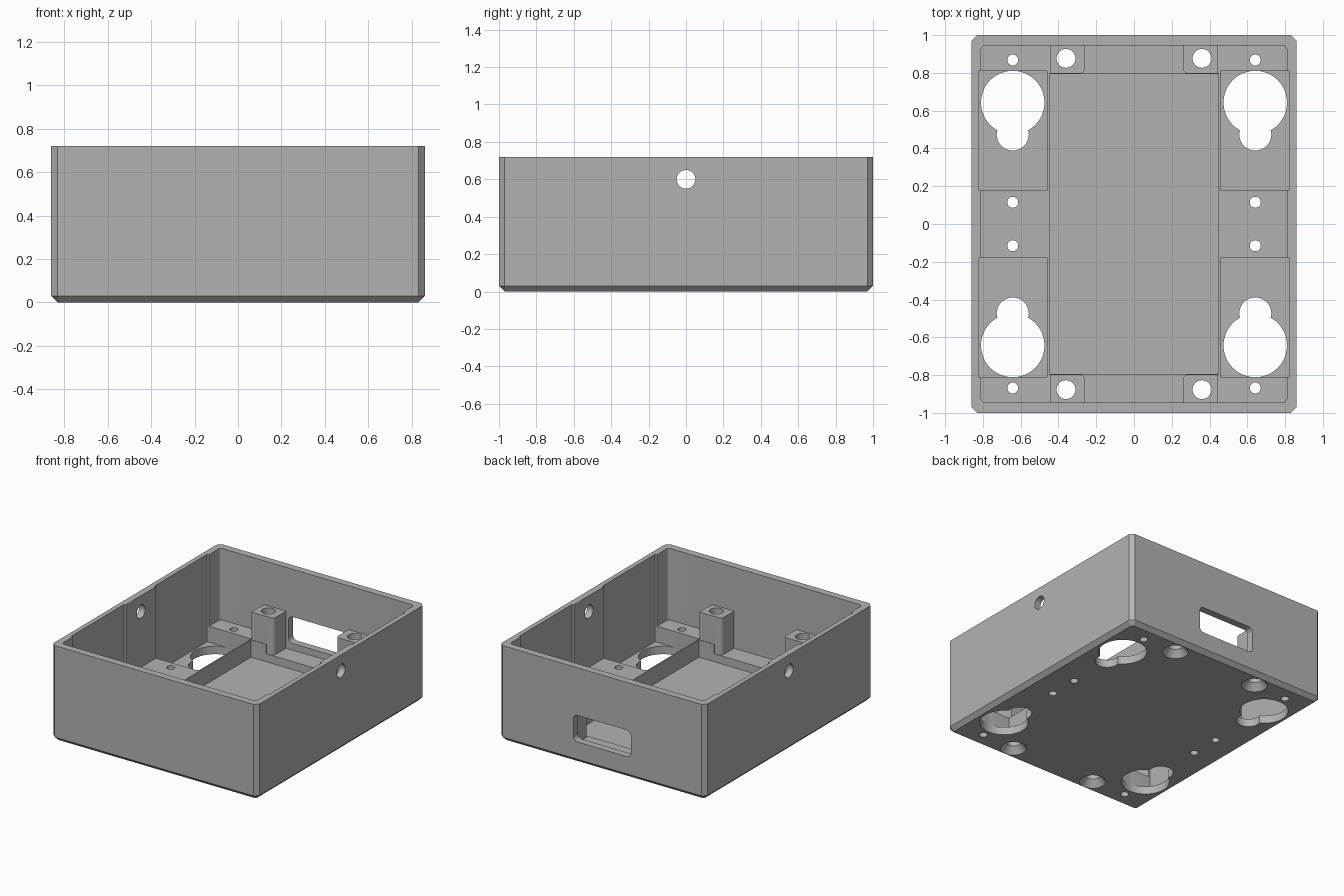
import bpy, bmesh
from math import cos, sin, pi, radians
from mathutils import Matrix, Vector

if "Cube" in bpy.data.objects:
    bpy.data.objects.remove(bpy.data.objects["Cube"], do_unlink=True)

HALF_X, HALF_Y, HEIGHT = 0.86, 1.0, 0.72
FLOOR, SHELF, STRIP, POST_TOP = 0.05, 0.18, 0.11, 0.39
ABOVE = 1.0

grey = bpy.data.materials.new("matte grey")
grey.use_nodes = True
colour = (0.45, 0.45, 0.45, 1)
grey.diffuse_color = colour
grey.node_tree.nodes["Principled BSDF"].inputs["Base Color"].default_value = colour


def rect(x0, x1, y0, y1, r=0.0, steps=6):
    """Rectangle outline; r rounds the corners, steps=1 chamfers them."""
    x0, x1 = sorted((x0, x1))
    y0, y1 = sorted((y0, y1))
    if not r:
        return [(x0, y0), (x1, y0), (x1, y1), (x0, y1)]
    centres = [(x1 - r, y1 - r), (x0 + r, y1 - r), (x0 + r, y0 + r), (x1 - r, y0 + r)]
    return [(cx + r * cos((q + i / steps) * pi / 2), cy + r * sin((q + i / steps) * pi / 2))
            for q, (cx, cy) in enumerate(centres) for i in range(steps + 1)]


def circle(x, y, r, n=40):
    return [(x + r * cos(2 * pi * i / n), y + r * sin(2 * pi * i / n)) for i in range(n)]


def loft(name, sections, matrix=Matrix()):
    """Solid through matching outlines, each given with its height."""
    bm = bmesh.new()
    rings = [[bm.verts.new(matrix @ Vector((x, y, z))) for x, y in outline]
             for outline, z in sections]
    for a, b in zip(rings, rings[1:]):
        for i in range(len(a)):
            j = (i + 1) % len(a)
            bm.faces.new((a[i], a[j], b[j], b[i]))
    bm.faces.new(rings[0][::-1])
    bm.faces.new(rings[-1])
    bmesh.ops.recalc_face_normals(bm, faces=bm.faces)
    mesh = bpy.data.meshes.new(name)
    bm.to_mesh(mesh)
    bm.free()
    mesh.materials.append(grey)
    obj = bpy.data.objects.new(name, mesh)
    bpy.context.collection.objects.link(obj)
    return obj


def prism(outline, z0, z1, matrix=Matrix()):
    return loft("tool", [(outline, z0), (outline, z1)], matrix)


# Outer block with chamfered upright and bottom edges
c = 0.03
side = rect(-HALF_X, HALF_X, -HALF_Y, HALF_Y, c, 1)
base = rect(c - HALF_X, HALF_X - c, c - HALF_Y, HALF_Y - c, c * 0.41, 1)
body = loft("enclosure", [(base, 0), (side, c), (side, HEIGHT)])
bpy.context.view_layer.objects.active = body
body.select_set(True)


def combine(tool, operation="DIFFERENCE"):
    mod = body.modifiers.new("combine", 'BOOLEAN')
    mod.operation = operation
    mod.solver = 'EXACT'
    mod.object = tool
    bpy.ops.object.modifier_apply(modifier=mod.name)
    mesh = tool.data
    bpy.data.objects.remove(tool, do_unlink=True)
    bpy.data.meshes.remove(mesh)


# Main cavity above the shelves, then the deeper middle bay
combine(prism(rect(-0.81, 0.81, -0.945, 0.945, 0.025), SHELF, ABOVE))
combine(prism(rect(-0.447, 0.447, -0.793, 0.793), FLOOR, ABOVE))

signs = (-1, 1)
# Low strips between the screw posts
for sy in signs:
    combine(prism(rect(-0.32, 0.32, sy * 0.78, sy * 0.945), STRIP, ABOVE))

for sx in signs:
    for sy in signs:
        # Screw post, sunk into the wall and floor, with one rounded corner
        outline = []
        for x, y in rect(0.26, 0.446, 0.797, 0.97):
            if x < 0.3 and y < 0.9:
                r = 0.025
                outline += [(x + r - r * cos(t * pi / 10), y + r - r * sin(t * pi / 10))
                            for t in range(6)]
            else:
                outline.append((x, y))
        combine(prism([(sx * x, sy * y) for x, y in outline], 0.03, POST_TOP), "UNION")
        # Keyhole pocket, biting slightly into the side wall
        combine(prism(rect(sx * 0.457, sx * 0.824, sy * 0.18, sy * 0.81), 0.06, ABOVE))
        # Keyhole opening
        combine(prism(circle(sx * 0.642, sy * 0.643, 0.168, 64), -0.1, 0.3))
        combine(prism(circle(sx * 0.642, sy * 0.474, 0.085), -0.1, 0.3))
        # Countersunk bore through the post
        px, py = sx * 0.36, sy * 0.877
        wide, bore = circle(px, py, 0.1), circle(px, py, 0.05)
        combine(loft("tool", [(wide, -0.01), (bore, 0.05), (bore, 0.5)]))
        # Small holes through the shelves
        for y in (0.115, 0.868):
            combine(prism(circle(sx * 0.642, sy * y, 0.029, 24), -0.1, 0.4))

# Round hole through both side walls
combine(prism(circle(0, 0, 0.05), -1.2, 1.2,
              Matrix.Translation((0, 0, 0.6)) @ Matrix.Rotation(pi / 2, 4, 'Y')))

# Cable slot in the back wall
combine(prism(rect(-0.24, 0.24, 0.16, 0.36, 0.035), -1.2, -0.9,
              Matrix.Rotation(pi / 2, 4, 'X')))

bpy.ops.object.shade_smooth_by_angle(angle=radians(25))
